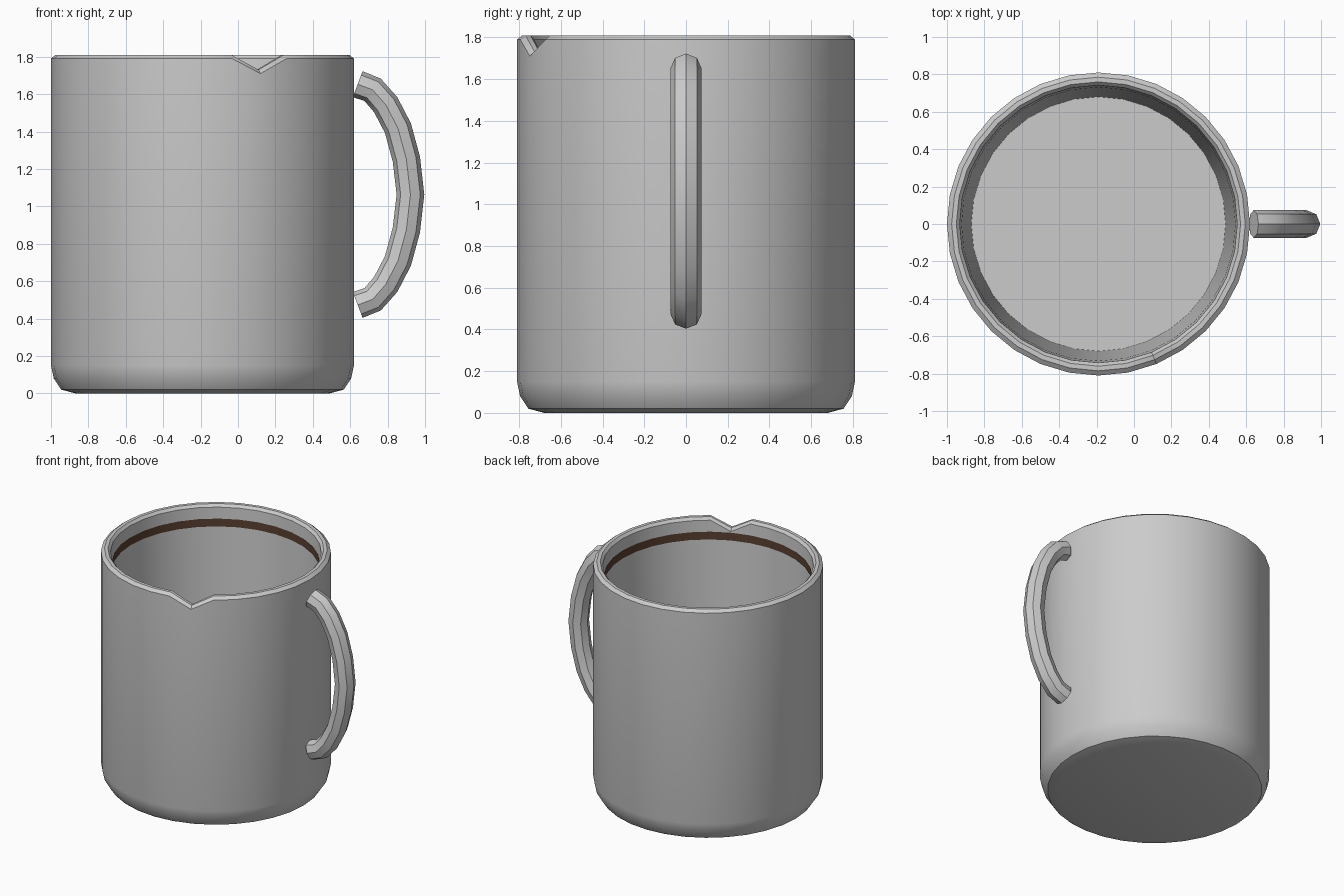
import bpy, bmesh, math
from mathutils import Vector

if "Cube" in bpy.data.objects:
    bpy.data.objects.remove(bpy.data.objects["Cube"])

SIDES = 32
CENTRE_X = -0.19


def finish(bm, name, recalc=True):
    if recalc:
        bmesh.ops.recalc_face_normals(bm, faces=bm.faces)
    mesh = bpy.data.meshes.new(name)
    bm.to_mesh(mesh)
    bm.free()
    obj = bpy.data.objects.new(name, mesh)
    bpy.context.collection.objects.link(obj)
    bpy.ops.object.select_all(action='DESELECT')
    obj.select_set(True)
    bpy.context.view_layer.objects.active = obj
    bpy.ops.object.shade_smooth_by_angle(angle=math.radians(30))
    return obj


def skin(bm, rings, caps=True):
    """Bridge successive rings of points with quads."""
    loops = [[bm.verts.new(p) for p in ring] for ring in rings]
    n = len(loops[0])
    for a, b in zip(loops, loops[1:]):
        for i in range(n):
            j = (i + 1) % n
            bm.faces.new((a[i], a[j], b[j], b[i]))
    if caps:
        bm.faces.new(loops[0][::-1])
        bm.faces.new(loops[-1])
    return loops


def circle(r, z):
    return [Vector((CENTRE_X + r * math.sin(math.tau * i / SIDES),
                    -r * math.cos(math.tau * i / SIDES), z)) for i in range(SIDES)]


# Mug body: outer wall, bevelled rim, tapered inner wall and floor
profile = [(0.68, 0), (0.755, 0.02), (0.795, 0.08), (0.81, 0.15),
           (0.81, 1.79), (0.785, 1.81), (0.76, 1.81), (0.742, 1.79), (0.68, 0.08)]
bm = bmesh.new()
loops = skin(bm, [circle(r, z) for r, z in profile])
# Chip in the rim
for loop in loops[4:8]:
    loop[2].co.z -= 0.08
finish(bm, "mug_body")

# Handle: eight-sided tube along a bowed path
half = [(0.64, 0.59), (0.72, 0.56), (0.79, 0.48), (0.855, 0.355), (0.90, 0.19)]
path = [(x, 1.063 + h) for x, h in half] + [(0.922, 1.063)]
path += [(x, 1.063 - h) for x, h in reversed(half)]
path = [Vector((x, 0, z)) for x, z in path]
rings = []
for i, p in enumerate(path):
    t = (path[min(i + 1, len(path) - 1)] - path[max(i - 1, 0)]).normalized()
    side = Vector((0, 1, 0))
    out = side.cross(t)
    rings.append([p + 0.074 * (math.cos(k * math.pi / 4) * out
                               + math.sin(k * math.pi / 4) * side) for k in range(8)])
bm = bmesh.new()
skin(bm, rings)
finish(bm, "handle")

# Drink stain: thin band inside the rim, facing inwards
bm = bmesh.new()
skin(bm, [circle(0.733, 1.705), circle(0.732, 1.645)], caps=False)
stain = finish(bm, "drink_stain", recalc=False)
brown = bpy.data.materials.new("stain_brown")
brown.diffuse_color = (0.10, 0.05, 0.03, 1)
brown.use_nodes = True
brown.node_tree.nodes["Principled BSDF"].inputs["Base Color"].default_value = brown.diffuse_color
stain.data.materials.append(brown)
